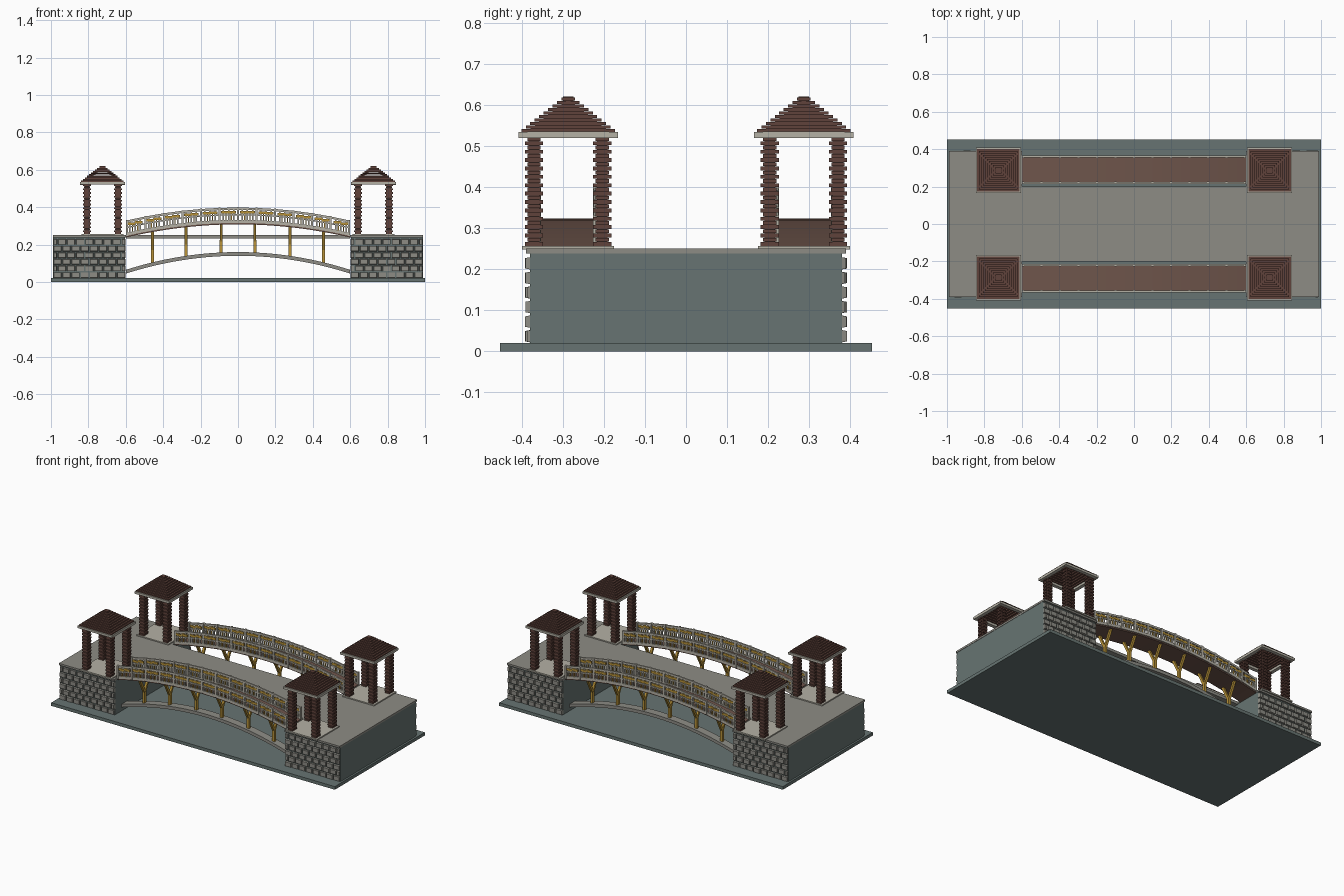
import bpy, bmesh, math, random
from mathutils import Vector

if "Cube" in bpy.data.objects:
    bpy.data.objects.remove(bpy.data.objects["Cube"])
random.seed(4)


def material(name, rgb):
    m = bpy.data.materials.new(name)
    m.diffuse_color = (*rgb, 1)
    m.use_nodes = True
    m.node_tree.nodes["Principled BSDF"].inputs["Base Color"].default_value = m.diffuse_color
    return m


SLATE = material("slate", (0.135, 0.175, 0.168))
STONE = material("warm grey stone", (0.27, 0.265, 0.235))
PLANK = material("walkway brown", (0.155, 0.09, 0.07))
LOG = material("log brown", (0.115, 0.055, 0.043))
DARK = material("dark wood", (0.05, 0.03, 0.026))
PALE = material("pale grey", (0.46, 0.44, 0.375))
GOLD = material("gold", (0.48, 0.29, 0.04))


def prism(bm, low, high):
    """Solid between two matching four-corner rings."""
    a = [bm.verts.new(p) for p in low]
    b = [bm.verts.new(p) for p in high]
    bm.faces.new(a[::-1])
    bm.faces.new(b)
    for i in range(4):
        j = (i + 1) % 4
        bm.faces.new((a[i], a[j], b[j], b[i]))


def rect(x, y, z, w, d):
    return [(x + sx * w / 2, y + sy * d / 2, z)
            for sx, sy in ((-1, -1), (1, -1), (1, 1), (-1, 1))]


def box(bm, x0, x1, y0, y1, z0, z1):
    x, y, w, d = (x0 + x1) / 2, (y0 + y1) / 2, x1 - x0, y1 - y0
    prism(bm, rect(x, y, z0, w, d), rect(x, y, z1, w, d))


def arc_strip(bm, curve, y0, y1, low, high, n, half=0.6):
    """Band of rectangular section that follows an arched curve along x."""
    rings = []
    for i in range(n + 1):
        x = -half + 2 * half * i / n
        z = curve(x)
        rings.append([bm.verts.new(p) for p in
                      ((x, y0, z + low), (x, y1, z + low), (x, y1, z + high), (x, y0, z + high))])
    for a, b in zip(rings, rings[1:]):
        for i in range(4):
            j = (i + 1) % 4
            bm.faces.new((a[i], a[j], b[j], b[i]))
    bm.faces.new(rings[0])
    bm.faces.new(rings[-1])


def finish(bm, name, mat):
    bmesh.ops.recalc_face_normals(bm, faces=bm.faces)
    me = bpy.data.meshes.new(name)
    bm.to_mesh(me)
    bm.free()
    me.materials.append(mat)
    ob = bpy.data.objects.new(name, me)
    bpy.context.collection.objects.link(ob)
    return ob


def walk(x):
    return 0.25 + 0.07 * (1 - (x / 0.6) ** 2)


def rib(x):
    return 0.045 + 0.095 * (1 - (x / 0.6) ** 2)


# Base plate
bm = bmesh.new()
box(bm, -1, 1, -0.453, 0.453, 0, 0.02)
finish(bm, "base_plate", SLATE)

# Abutments at both ends
bm = bmesh.new()
for s in (-1, 1):
    a, b = sorted((s * 0.603, s * 0.988))
    box(bm, a, b, -0.38, 0.38, 0.02, 0.24)
finish(bm, "abutments", SLATE)

# Road: wide at the ends, narrow across the middle
bm = bmesh.new()
for s in (-1, 1):
    a, b = sorted((s * 0.6, s * 0.99))
    box(bm, a, b, -0.39, 0.39, 0.238, 0.25)
box(bm, -0.6, 0.6, -0.2, 0.2, 0.232, 0.25)
finish(bm, "road", STONE)

# Staggered wall stones with mortar gaps and bevelled fronts
bm = bmesh.new()
rows, cols = 6, 8
h, w = 0.213 / rows, 0.39 / cols
for sx in (-1, 1):
    for sy in (-1, 1):
        for r in range(rows):
            shift = 0.5 * (r % 2)
            for c in range(cols + (r % 2)):
                x0 = 0.6 + max(0, c - shift) * w + 0.002
                x1 = 0.6 + min(cols, c + 1 - shift) * w - 0.002
                z0, z1 = 0.021 + r * h, 0.021 + (r + 1) * h - 0.004
                y0, y1 = 0.375, 0.387 + random.uniform(0, 0.005)
                e = 0.003
                ring = lambda y, e: [(sx * x, sy * y, z) for x, z in
                                     ((x0 + e, z0 + e), (x1 - e, z0 + e), (x1 - e, z1 - e), (x0 + e, z1 - e))]
                prism(bm, ring(y0, 0), ring(y1, e))
finish(bm, "wall_stones", STONE)

for side, sy in (("front", -1), ("back", 1)):
    yc = sy * 0.29

    # Arched footbridge deck
    bm = bmesh.new()
    arc_strip(bm, walk, yc - 0.07, yc + 0.07, -0.012, 0.004, 24)
    finish(bm, side + "_walkway", PLANK)

    # Lower arch rib
    bm = bmesh.new()
    arc_strip(bm, rib, yc - 0.025, yc + 0.025, 0, 0.02, 24)
    finish(bm, side + "_arch_rib", STONE)

    # Forked supports between rib and deck
    bm = bmesh.new()
    for x in (-0.457, -0.278, -0.09, 0.09, 0.278, 0.457):
        z0, z1 = rib(x) + 0.015, walk(x) - 0.008
        zm = z0 + 0.45 * (z1 - z0)
        prism(bm, rect(x, yc, z0, 0.016, 0.018), rect(x, yc, zm, 0.016, 0.018))
        for s in (-1, 1):
            prism(bm, rect(x, yc, zm - 0.008, 0.014, 0.016),
                  rect(x, yc + s * 0.05, z1, 0.014, 0.016))
    finish(bm, side + "_supports", GOLD)

    # Railings on both edges of the deck
    bm, gold = bmesh.new(), bmesh.new()
    for s in (-1, 1):
        y = yc + s * 0.07
        for low, high in ((-0.004, 0.012), (0.036, 0.043), (0.066, 0.078)):
            arc_strip(bm, walk, y - 0.005, y + 0.005, low, high, 12)
        for i in range(13):
            x = -0.594 + 1.188 * i / 12
            box(bm, x - 0.006, x + 0.006, y - 0.007, y + 0.007, walk(x) - 0.005, walk(x) + 0.08)
        for i in range(12):
            xm = -0.55 + 0.1 * i
            # pale balusters
            for dx in (-0.028, 0, 0.028):
                z = walk(xm + dx)
                box(bm, xm + dx - 0.004, xm + dx + 0.004, y - 0.003, y + 0.003, z, z + 0.07)
            # gold panel bars
            for dx in (-0.02, 0.02):
                z = walk(xm + dx)
                box(gold, xm + dx - 0.02, xm + dx + 0.02, y - 0.004, y + 0.004, z + 0.047, z + 0.06)
            for dx in (-0.014, 0.014):
                z = walk(xm + dx)
                box(gold, xm + dx - 0.003, xm + dx + 0.003, y - 0.003, y + 0.003, z + 0.01, z + 0.05)
    finish(bm, side + "_railings", PALE)
    finish(gold, side + "_railing_panels", GOLD)

# Corner pavilions
plinth, core, logs, eaves, roof = (bmesh.new() for _ in range(5))
for sx in (-1, 1):
    for sy in (-1, 1):
        px, py = sx * 0.725, sy * 0.287
        box(plinth, px - 0.112, px + 0.112, py - 0.112, py + 0.112, 0.248, 0.257)
        # Posts of stacked crossed slats
        for dx in (-0.083, 0.083):
            for dy in (-0.083, 0.083):
                x, y = px + dx, py + dy
                box(core, x - 0.013, x + 0.013, y - 0.013, y + 0.013, 0.255, 0.525)
                for k in range(26):
                    z = 0.257 + k * 0.0102
                    a, b = (0.022, 0.016) if k % 2 else (0.016, 0.022)
                    box(logs, x - a, x + a, y - b, y + b, z, z + 0.0092)
        # Pale eaves frame, then log rings closing in to the peak
        layers = [(0.121, 0.52, 0.534, eaves)]
        layers += [(0.114 - 0.0108 * k, 0.534 + k * 0.0085, 0.5415 + k * 0.0085, roof) for k in range(10)]
        for r, z0, z1, bm in layers:
            t = min(0.022, r - 0.001)
            for s in (-1, 1):
                a, b = sorted((s * r, s * (r - t)))
                box(bm, px - r, px + r, py + a, py + b, z0, z1)
                box(bm, px + a, px + b, py - r + t, py + r - t, z0 - 0.001, z1 + 0.001)
        box(roof, px - 0.013, px + 0.013, py - 0.013, py + 0.013, 0.605, 0.62)
finish(plinth, "pavilion_plinths", PALE)
finish(core, "pavilion_post_cores", DARK)
finish(logs, "pavilion_post_slats", LOG)
finish(eaves, "pavilion_eaves", PALE)
finish(roof, "pavilion_roofs", LOG)
